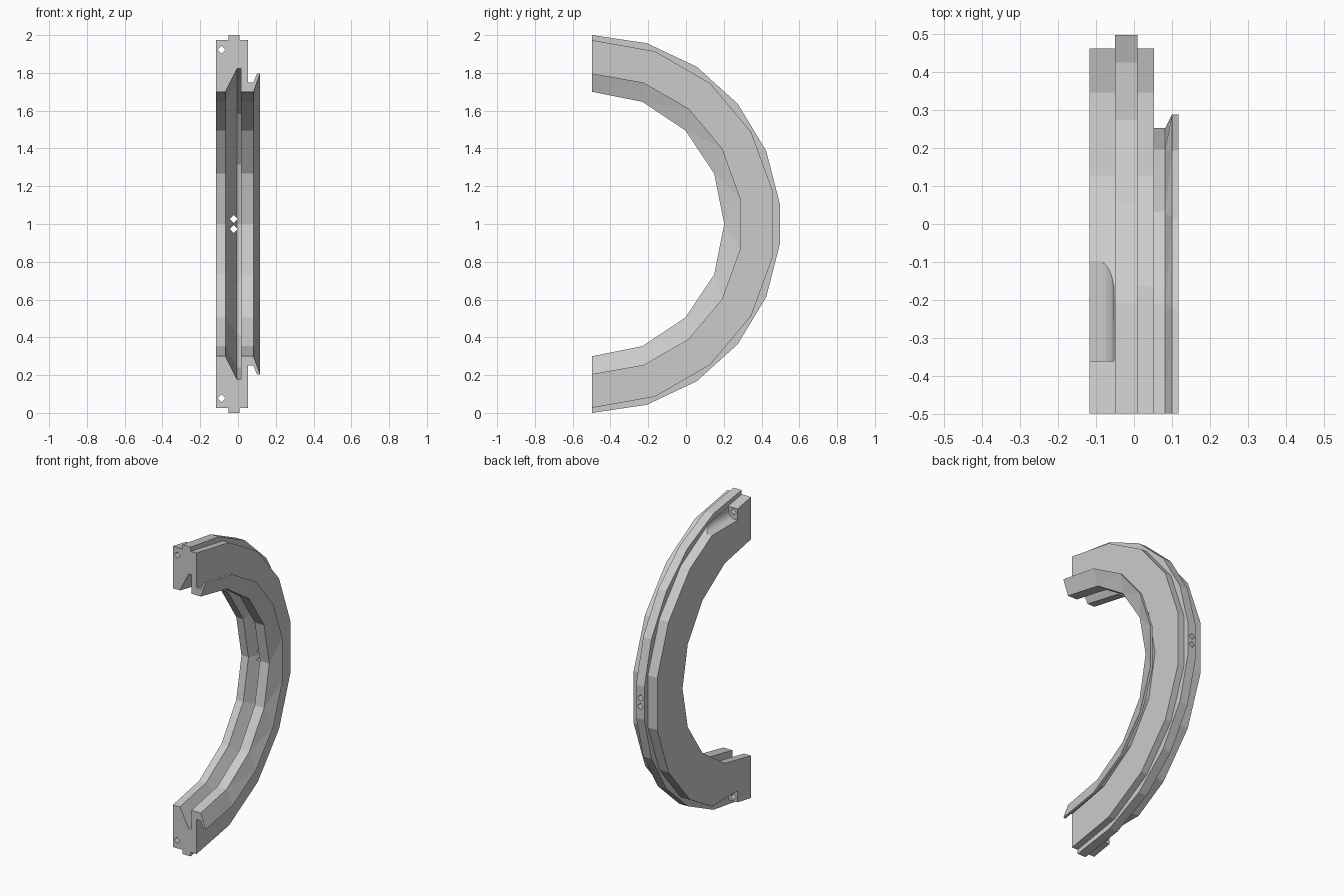
import bpy, bmesh, math

if "Cube" in bpy.data.objects:
    bpy.data.objects.remove(bpy.data.objects["Cube"])

CY, CZ = -0.4975, 1.0          # centre of the half ring, axis along x

def even(n):
    return [math.pi * i / n for i in range(n + 1)]

rib_half = [math.radians(16.8 * i) for i in range(5)] + [math.radians(83.8)]
RIB = rib_half + [math.pi - a for a in reversed(rib_half)]
OUT, INN = even(9), even(8)

# cross-section: x, radius, facet angles
profile = [
    (-0.117, 0.70, INN), (-0.117, 0.973, OUT), (-0.05, 0.973, OUT),
    (-0.05, 1.0, RIB), (0.009, 1.0, RIB), (0.009, 0.973, OUT),
    (0.052, 0.973, OUT), (0.052, 0.75, INN), (0.082, 0.75, INN),
    (0.10, 0.797, OUT), (0.117, 0.797, OUT), (0.082, 0.70, INN),
    (0.015, 0.70, INN), (0.015, 0.823, INN), (-0.005, 0.823, INN),
    (-0.067, 0.70, INN),
]

def finish(bm, name):
    bmesh.ops.recalc_face_normals(bm, faces=bm.faces)
    me = bpy.data.meshes.new(name)
    bm.to_mesh(me)
    bm.free()
    ob = bpy.data.objects.new(name, me)
    bpy.context.collection.objects.link(ob)
    return ob

def band(bm, a, ta, b, tb):
    """Join two facet rows: quads if they match, zipped triangles if not."""
    if len(a) == len(b):
        for i in range(len(a) - 1):
            bm.faces.new((a[i], a[i + 1], b[i + 1], b[i]))
        return
    i = j = 0
    while i < len(a) - 1 or j < len(b) - 1:
        if j == len(b) - 1 or (i < len(a) - 1 and ta[i + 1] <= tb[j + 1]):
            bm.faces.new((a[i], a[i + 1], b[j]))
            i += 1
        else:
            bm.faces.new((a[i], b[j + 1], b[j]))
            j += 1

# half ring body
bm = bmesh.new()
rows = [[bm.verts.new((x, CY + r * math.sin(t), CZ + r * math.cos(t))) for t in ts]
        for x, r, ts in profile]
for k in range(len(rows)):
    n = (k + 1) % len(rows)
    band(bm, rows[k], profile[k][2], rows[n], profile[n][2])
for end in (0, -1):
    bm.faces.new([row[end] for row in rows])
ring = finish(bm, "half_ring")

def prism(name, pts, y0, y1):
    """Extrude an x-z outline along y."""
    bm = bmesh.new()
    f = [bm.verts.new((x, y0, z)) for x, z in pts]
    b = [bm.verts.new((x, y1, z)) for x, z in pts]
    bm.faces.new(f)
    bm.faces.new(b)
    for i in range(len(pts)):
        j = (i + 1) % len(pts)
        bm.faces.new((f[i], f[j], b[j], b[i]))
    ob = finish(bm, name)
    ob.hide_render = True
    return ob

def diamond(x, z, r=0.021):
    return [(x + r, z), (x, z + r), (x - r, z), (x, z - r)]

# cable holes at mid-ring
cutters = [prism("rib_hole", diamond(-0.022, CZ + d), 0.05, 0.6) for d in (-0.027, 0.027)]

# round-bottomed bolt pockets and bolt holes at both ends
arc = [(-0.095 + 0.043 * math.sin(t), 0.925 - 0.05 * math.cos(t))
       for t in (math.pi / 2 * i / 6 for i in range(7))]
pocket = [(-0.2, 0.875)] + arc + [(-0.052, 1.1), (-0.2, 1.1)]
for s in (1, -1):
    cutters.append(prism("bolt_pocket", [(x, CZ + s * d) for x, d in pocket], -0.36, 0.1))
    cutters.append(prism("bolt_hole", diamond(-0.087, CZ + s * 0.922), -0.6, -0.3))

bpy.context.view_layer.objects.active = ring
for c in cutters:
    m = ring.modifiers.new(c.name, 'BOOLEAN')
    m.operation = 'DIFFERENCE'
    m.solver = 'EXACT'
    m.object = c
    bpy.ops.object.modifier_apply(modifier=m.name)
for c in cutters:
    bpy.data.objects.remove(c)
